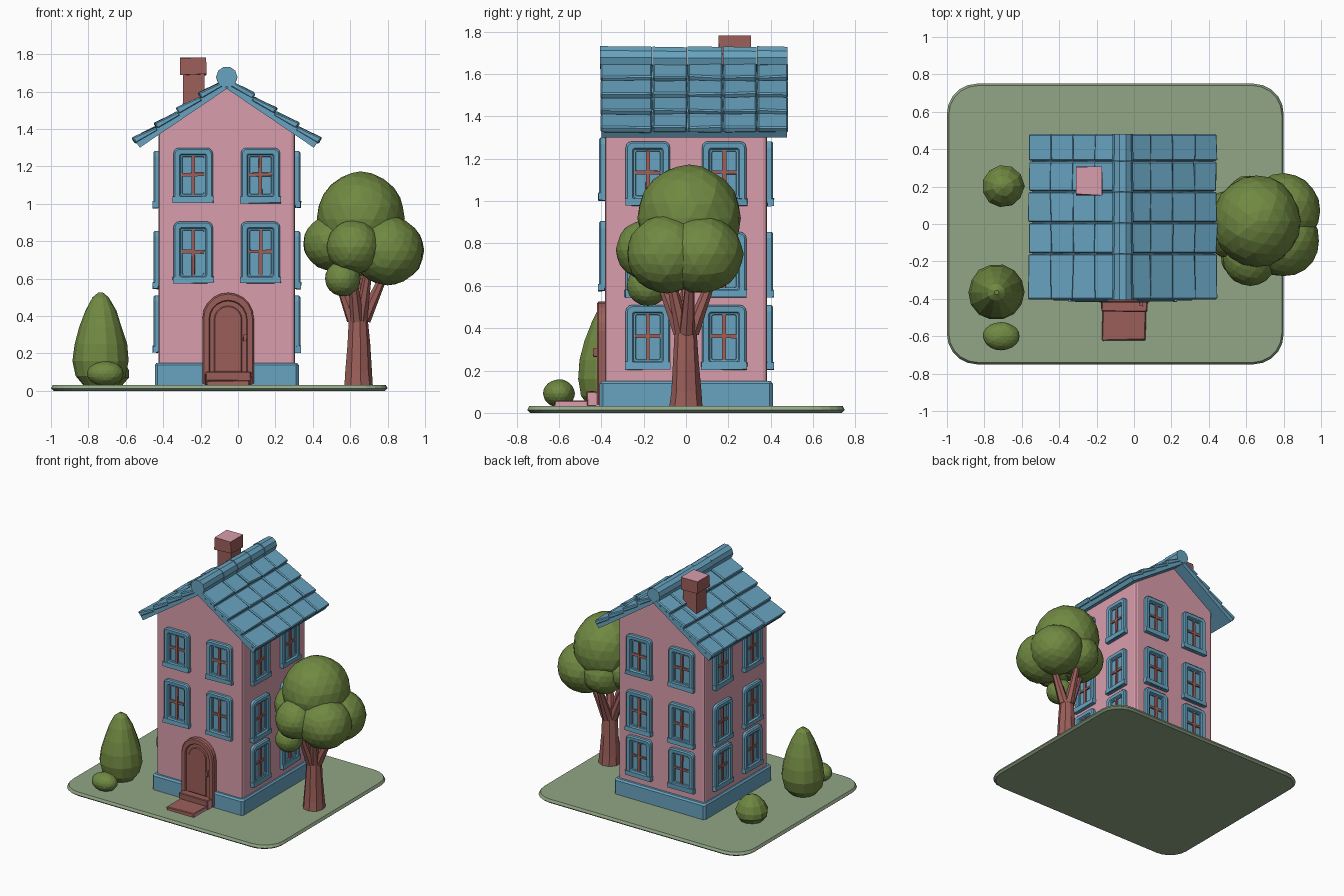
import bpy, bmesh, math, random
from mathutils import Vector, Matrix

if "Cube" in bpy.data.objects:
    bpy.data.objects.remove(bpy.data.objects["Cube"])

random.seed(4)

def material(name, rgb):
    m = bpy.data.materials.new(name)
    lin = [((c / 255 + 0.055) / 1.055) ** 2.4 for c in rgb]
    m.diffuse_color = (*lin, 1)
    m.use_nodes = True
    m.node_tree.nodes["Principled BSDF"].inputs["Base Color"].default_value = m.diffuse_color
    return m

PINK = material("pink plaster", (217, 157, 172))
BLUE = material("blue paint", (104, 164, 193))
BROWN = material("red brown", (156, 95, 90))
GRASS = material("pale grass", (146, 166, 134))
LEAF = material("leaf green", (112, 137, 66))

def finish(name, bm, *mats, bevel=0, rule=None):
    bmesh.ops.recalc_face_normals(bm, faces=bm.faces)
    if bevel:
        bmesh.ops.bevel(bm, geom=bm.edges[:], offset=bevel, segments=1, affect='EDGES')
    bm.normal_update()
    if rule:
        for f in bm.faces:
            f.material_index = rule(f)
    me = bpy.data.meshes.new(name)
    bm.to_mesh(me)
    bm.free()
    for m in mats:
        me.materials.append(m)
    ob = bpy.data.objects.new(name, me)
    bpy.context.collection.objects.link(ob)
    return ob

def loft(bm, loops, start=True, end=True, M=Matrix()):
    rows = [[bm.verts.new(M @ Vector(p)) for p in l] for l in loops]
    n = len(rows[0])
    for a, b in zip(rows, rows[1:]):
        for i in range(n):
            bm.faces.new((a[i], a[(i + 1) % n], b[(i + 1) % n], b[i]))
    if start:
        bm.faces.new(rows[0])
    if end:
        bm.faces.new(rows[-1])

def box(bm, x, y, z, M=Matrix(), jit=0.0):
    def ring(zz):
        return [(a + random.uniform(-jit, jit), b + random.uniform(-jit, jit), zz + random.uniform(-jit, jit))
                for a, b in ((x[0], y[0]), (x[1], y[0]), (x[1], y[1]), (x[0], y[1]))]
    loft(bm, [ring(z[0]), ring(z[1])], M=M)

def rrect(x0, x1, y0, y1, r, n=3):
    pts = []
    for cx, cy, a in ((x1 - r, y1 - r, 0), (x0 + r, y1 - r, 90), (x0 + r, y0 + r, 180), (x1 - r, y0 + r, 270)):
        for i in range(n + 1):
            t = math.radians(a + 90 * i / n)
            pts.append((cx + r * math.cos(t), cy + r * math.sin(t)))
    return pts

def arch(w, z0, z1, n=10):
    r = w / 2
    pts = [(-r, z0), (r, z0)]
    return pts + [(r * math.cos(math.pi * i / n), z1 - r + r * math.sin(math.pi * i / n)) for i in range(n + 1)]

def up(pts, z):
    return [(a, b, z) for a, b in pts]

def out(pts, d):
    """Outline on a wall; d is the distance out of the wall."""
    return [(a, -d, b) for a, b in pts]

def lathe(bm, prof, c, n=10, jit=0.0):
    loops = []
    for r, z in prof:
        loops.append([(c[0] + (r + random.uniform(-jit, jit)) * math.cos(2 * math.pi * i / n),
                       c[1] + (r + random.uniform(-jit, jit)) * math.sin(2 * math.pi * i / n), z)
                      for i in range(n)])
    loft(bm, loops)

def rod(bm, a, b, ra, rb, n=7):
    a, b = Vector(a), Vector(b)
    M = Matrix.Translation(a) @ (b - a).to_track_quat('Z', 'Y').to_matrix().to_4x4()
    c = [(math.cos(2 * math.pi * i / n), math.sin(2 * math.pi * i / n)) for i in range(n)]
    loft(bm, [[(x * ra, y * ra, 0) for x, y in c], [(x * rb, y * rb, (b - a).length) for x, y in c]], M=M)

CX, HX, HY = -0.06, 0.365, 0.383     # house centre and half sizes
APEX, PITCH = 1.615, math.atan(0.677)

# lawn
bm = bmesh.new()
loft(bm, [up(rrect(-0.985, 0.785, -0.735, 0.735, 0.15, 5), 0.0),
          up(rrect(-1.0, 0.8, -0.75, 0.75, 0.16, 5), 0.013),
          up(rrect(-0.99, 0.79, -0.74, 0.74, 0.155, 5), 0.032)])
finish("lawn", bm, GRASS)

# walls with gables, and the plinth
bm = bmesh.new()
eave = APEX + 0.01 - HX * math.tan(PITCH)
r = 0.02
plan = rrect(CX - HX, CX + HX, -HY, HY, r, 2)
loft(bm, [up(plan, 0.03), up(plan, eave)])
loft(bm, [[(CX - HX + r, y, eave - 0.01), (CX + HX - r, y, eave - 0.01),
           (CX + HX - r, y, eave + 0.01), (CX, y, APEX + 0.01), (CX - HX + r, y, eave + 0.01)]
          for y in (-HY, HY)])
finish("walls", bm, PINK)
bm = bmesh.new()
loft(bm, [up(rrect(CX - 0.385, CX + 0.385, -0.408, 0.41, 0.015, 1), 0.025),
          up(rrect(CX - 0.385, CX + 0.385, -0.408, 0.41, 0.015, 1), 0.138),
          up(rrect(CX - 0.375, CX + 0.375, -0.398, 0.40, 0.015, 1), 0.15)])
finish("plinth", bm, BLUE)

# windows
def window(name, M, x, z, w, h):
    M = M @ Matrix.Translation((x, 0, z))
    def o(i, rad):
        return rrect(-w / 2 + i, w / 2 - i, -h / 2 + i, h / 2 - i, rad)
    bm = bmesh.new()
    loft(bm, [out(o(0, 0.03), -0.005), out(o(0, 0.03), 0.02), out(o(0.008, 0.025), 0.028),
              out(o(0.032, 0.012), 0.026), out(o(0.038, 0.01), 0.016), out(o(0.046, 0.008), 0.014),
              out(o(0.048, 0.008), 0.006)], M=M)
    box(bm, (-w / 2 - 0.003, w / 2 + 0.003), (-0.031, 0), (-h / 2, -h / 2 + 0.035), M, 0.003)
    finish(name + "_frame", bm, BLUE)
    bm = bmesh.new()
    box(bm, (-0.009, 0.009), (-0.018, 0), (-h / 2 + 0.044, h / 2 - 0.044), M, 0.002)
    box(bm, (-w / 2 + 0.044, w / 2 - 0.044), (-0.016, 0), (-0.004, 0.014), M, 0.002)
    finish(name + "_bars", bm, BROWN)

SIDE_ROWS = ((1.13, 0.305), (0.70, 0.31), (0.357, 0.305))
FRONT_ROWS = ((1.152, 0.295), (0.74, 0.33))
for side, ang, off, rows in (("front", 0, HY, FRONT_ROWS), ("right", 90, HX, SIDE_ROWS),
                             ("back", 180, HY, SIDE_ROWS), ("left", -90, HX, SIDE_ROWS)):
    M = Matrix.Translation((CX, 0, 0)) @ Matrix.Rotation(math.radians(ang), 4, 'Z') @ Matrix.Translation((0, -off, 0))
    for i, (z, h) in enumerate(rows):
        for x in (-0.18, 0.18):
            window(f"{side}_window_{i}_{'a' if x < 0 else 'b'}", M, x, z, 0.21, h)

# arched door with frame, panel and handle
M = Matrix.Translation((-0.053, -HY, 0))
bm = bmesh.new()
loft(bm, [out(arch(0.275, 0.04, 0.525), -0.01), out(arch(0.275, 0.04, 0.525), 0.03),
          out(arch(0.26, 0.04, 0.517), 0.038), out(arch(0.205, 0.05, 0.485), 0.038),
          out(arch(0.195, 0.055, 0.48), 0.028), out(arch(0.15, 0.10, 0.455), 0.028),
          out(arch(0.14, 0.11, 0.45), 0.033)], M=M)
box(bm, (0.082, 0.1), (-0.056, -0.025), (0.265, 0.305), M, 0.003)
finish("door", bm, BROWN)

# door steps, with pink right ends
bm = bmesh.new()
box(bm, (-0.175, 0.072), (-0.47, -0.39), (0.03, 0.10), jit=0.004)
box(bm, (-0.17, 0.062), (-0.622, -0.44), (0.025, 0.055), jit=0.004)
finish("door_steps", bm, BROWN, PINK, bevel=0.005, rule=lambda f: int(f.normal.x > 0.8))

# roof: boards, overlapping tiles and ridge roll
SEAMS = (-0.405, -0.158, 0.008, 0.174, 0.336, 0.483)
boards, tiles = bmesh.new(), bmesh.new()
for s in (-1, 1):
    u = Vector((s * math.cos(PITCH), 0, -math.sin(PITCH)))
    n = Vector((s * math.sin(PITCH), 0, math.cos(PITCH)))
    M = Matrix((u, Vector((0, 1, 0)), n)).transposed().to_4x4()
    M.translation = (CX, 0, APEX)
    box(boards, (0, 0.562), (-0.4, 0.478), (0, 0.036), M)
    for row in range(4):
        a, b = row * 0.142, row * 0.142 + 0.142
        for y0, y1 in zip(SEAMS, SEAMS[1:]):
            j = lambda k=0.005: random.uniform(-k, k)
            loft(tiles, [[(a, y + j(0.002), 0.02), (b + j(), y + j(0.002), 0.03), (b + j(), y, 0.066 + j()),
                          (a, y, 0.046 + j())] for y in (y0 + 0.002, y1 - 0.002)], M=M)
finish("roof_boards", boards, BLUE)
finish("roof_tiles", tiles, BLUE, bevel=0.007)
bm = bmesh.new()
for y0, y1 in zip(SEAMS, SEAMS[1:]):
    k = random.uniform(-0.003, 0.003)
    rod(bm, (CX, y0, 1.678 + k), (CX, y1 - 0.003, 1.678 + k), 0.057, 0.054, 10)
finish("roof_ridge", bm, BLUE)

# chimney, pink on top
bm = bmesh.new()
box(bm, (-0.295, -0.18), (0.172, 0.295), (1.42, 1.70), jit=0.002)
box(bm, (-0.31, -0.17), (0.157, 0.308), (1.69, 1.78), jit=0.005)
finish("chimney", bm, BROWN, PINK, rule=lambda f: int(f.normal.z > 0.9))

# tree trunk and branches
bm = bmesh.new()
lathe(bm, [(0.08, 0.025), (0.072, 0.10), (0.062, 0.25), (0.054, 0.38), (0.05, 0.44)], (0.643, 0), 9, 0.003)
for tip in ((0.52, 0.0, 0.64), (0.79, 0.02, 0.64), (0.61, -0.13, 0.65), (0.65, 0.13, 0.65), (0.7, -0.08, 0.66)):
    rod(bm, (0.643 + (tip[0] - 0.643) * 0.2, tip[1] * 0.2, 0.38), tip, 0.038, 0.02)
finish("tree_trunk", bm, BROWN)

# leafy crown and ball bush: faceted blobs
def blobs(name, items):
    bm = bmesh.new()
    for c, rad in items:
        vs = bmesh.ops.create_icosphere(bm, subdivisions=3, radius=1)['verts']
        for v in vs:
            v.co = Vector(c) + Vector([p * q for p, q in zip(v.co, rad)]) * random.uniform(0.985, 1.015)
    finish(name, bm, LEAF)

blobs("tree_crown", [
    ((0.655, 0.015, 0.92), (0.235, 0.245, 0.25)),
    ((0.51, 0.0, 0.79), (0.162, 0.18, 0.15)),
    ((0.80, 0.07, 0.75), (0.195, 0.2, 0.185)),
    ((0.80, -0.09, 0.75), (0.19, 0.19, 0.185)),
    ((0.62, 0.10, 0.76), (0.15, 0.16, 0.15)),
    ((0.62, -0.18, 0.77), (0.145, 0.15, 0.145)),
    ((0.56, -0.18, 0.60), (0.095, 0.1, 0.095))])
blobs("small_bush", [((-0.71, -0.60, 0.092), (0.098, 0.075, 0.066))])

# cone-shaped shrub and low shrub
bm = bmesh.new()
lathe(bm, [(0.09, 0.028), (0.133, 0.08), (0.15, 0.16), (0.14, 0.25), (0.115, 0.34), (0.082, 0.43),
           (0.045, 0.50), (0.012, 0.525)], (-0.735, -0.365), 14, 0.003)
finish("tall_shrub", bm, LEAF)
bm = bmesh.new()
lathe(bm, [(0.08, 0.028), (0.112, 0.07), (0.113, 0.11), (0.09, 0.16), (0.055, 0.2), (0.012, 0.22)],
      (-0.70, 0.203), 11, 0.004)
finish("low_shrub", bm, LEAF)
